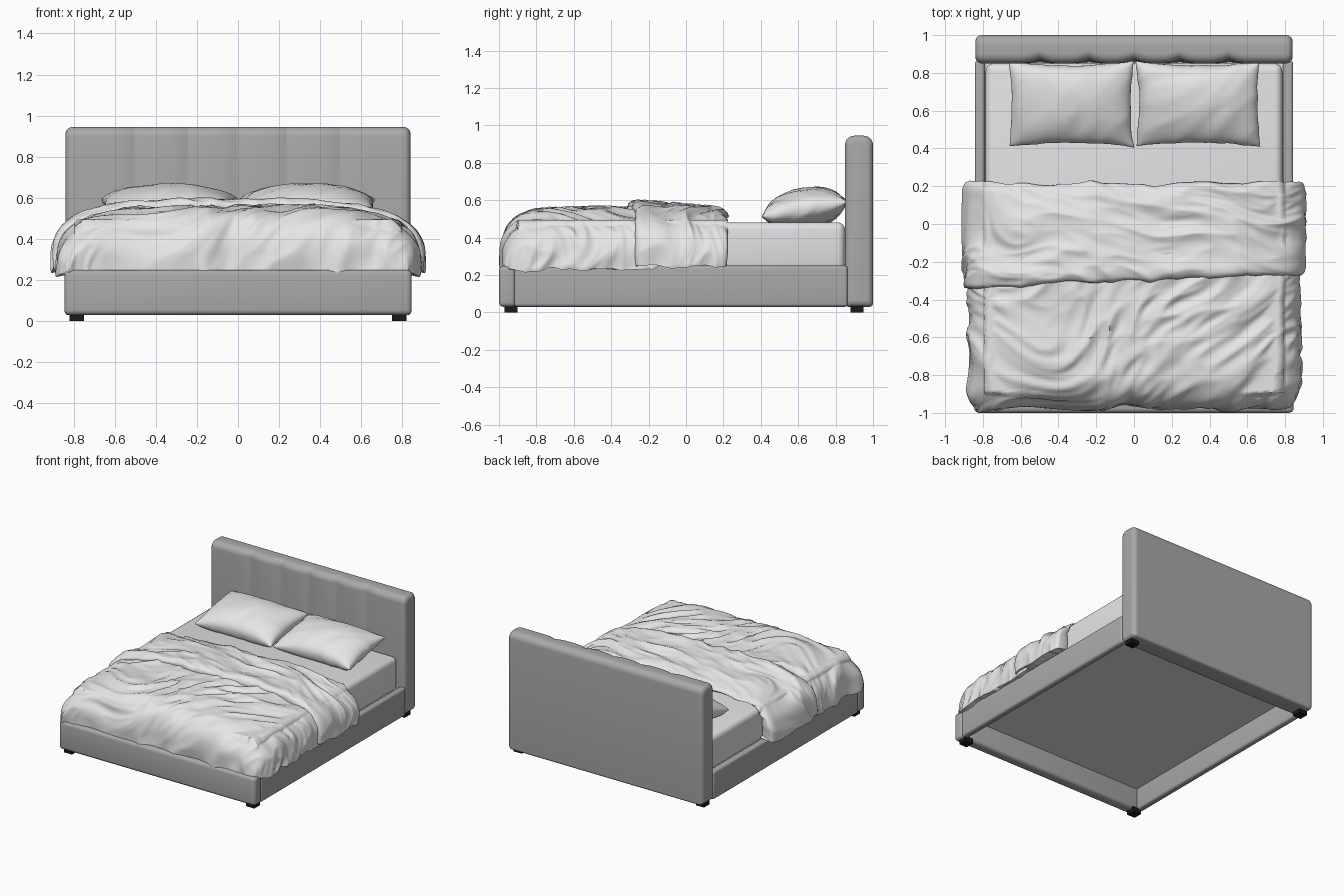
import bpy, bmesh, math
from mathutils import Vector, Matrix, noise

if "Cube" in bpy.data.objects:
    bpy.data.objects.remove(bpy.data.objects["Cube"], do_unlink=True)


def material(name, r, g, b):
    m = bpy.data.materials.new(name)
    m.use_nodes = True
    m.diffuse_color = (r, g, b, 1)
    m.node_tree.nodes["Principled BSDF"].inputs["Base Color"].default_value = (r, g, b, 1)
    return m


FABRIC = material("taupe_upholstery", 0.41, 0.40, 0.388)
LINEN = material("white_linen", 0.8, 0.8, 0.81)
SHEET = material("pale_sheet", 0.77, 0.77, 0.785)
BLACK = material("black_feet", 0.01, 0.01, 0.01)


def finish(name, bm, mat, angle=40):
    # Turn the normals outward and smooth everything but hard corners
    bmesh.ops.recalc_face_normals(bm, faces=bm.faces)
    bm.normal_update()
    top = max(bm.faces, key=lambda f: f.calc_center_median().z)
    if top.normal.z < 0:
        bmesh.ops.reverse_faces(bm, faces=bm.faces)
    mesh = bpy.data.meshes.new(name)
    bm.to_mesh(mesh)
    bm.free()
    mesh.materials.append(mat)
    mesh.shade_smooth()
    mesh.set_sharp_from_angle(angle=math.radians(angle))
    ob = bpy.data.objects.new(name, mesh)
    bpy.context.scene.collection.objects.link(ob)


def box(name, lo, hi, mat, bevel=0.0):
    bm = bmesh.new()
    lo, hi = Vector(lo), Vector(hi)
    bmesh.ops.create_cube(bm, size=1, matrix=Matrix.Translation((lo + hi) / 2)
                          @ Matrix.Diagonal((*(hi - lo), 1)))
    if bevel:
        bmesh.ops.bevel(bm, geom=bm.edges[:], offset=bevel, segments=4,
                        profile=0.5, affect='EDGES')
    finish(name, bm, mat)


def skin(rows):
    # Quad surface through equal rows of points
    bm = bmesh.new()
    grid = [[bm.verts.new(p) for p in row] for row in rows]
    for a, b in zip(grid, grid[1:]):
        for i in range(len(a) - 1):
            bm.faces.new((a[i], a[i + 1], b[i + 1], b[i]))
    return bm


def squircle(angle, n):
    c, s = math.cos(angle), math.sin(angle)
    r = (abs(c) ** n + abs(s) ** n) ** (-1 / n)
    return c * r, s * r


def crease(p, turn, seed):
    # Sharp-ridged folds stretched along one direction
    bend = turn + 0.5 * noise.noise(p * 1.6 + Vector((seed, 0, 0)))
    c, s = math.cos(bend), math.sin(bend)
    q = Vector(((c * p.x + s * p.y) * 2.4, (c * p.y - s * p.x) * 7.5, p.z * 3 + seed))
    fine = Vector((q.x * 2, q.y * 2.1, q.z + 5))
    return 0.5 - 2 * abs(noise.noise(q)) + 0.5 * (0.4 - 2 * abs(noise.noise(fine)))


def wrinkle(bm, amount, turn, seed):
    bmesh.ops.recalc_face_normals(bm, faces=bm.faces)
    bm.normal_update()
    if max(bm.verts, key=lambda v: v.co.z).normal.z < 0:
        bmesh.ops.reverse_faces(bm, faces=bm.faces)
        bm.normal_update()
    moves = [v.normal * amount * crease(v.co, turn, seed) for v in bm.verts]
    for v, d in zip(bm.verts, moves):
        v.co += d


# Headboard: rounded slab with vertical channels on its front
GROOVES = (-0.5, -0.24, 0, 0.24, 0.5)


def headboard_section(x, inset):
    groove = max(max(0, 1 - abs(x - g) / 0.11) for g in GROOVES)
    r = 0.05 - inset * 0.5
    low = 0.02
    y0, y1, z0, z1 = 0.85 + inset, 1 - inset, 0.03 + inset, 0.945 - inset
    cut = y0 + 0.022 * groove ** 2.2
    ring = []
    for k, (cy, cz, rad) in enumerate(((y1 - r, z1 - r, r), (cut + r, z1 - r, r),
                                       (y0 + low, z0 + low, low), (y1 - low, z0 + low, low))):
        for j in range(8):
            a = (k + j / 7) * math.pi / 2
            ring.append((x, cy + rad * math.cos(a), cz + rad * math.sin(a)))
    return ring + ring[:1]


R = 0.035
ends = [(0.805 + R * math.sin(a), R * (1 - math.cos(a)))
        for a in (math.pi / 2 * i / 6 for i in range(7))]
stations = [(-x, e) for x, e in reversed(ends)]
stations += [(i / 100, 0) for i in range(-80, 81)] + ends
bm = skin([headboard_section(x, e) for x, e in stations])
bmesh.ops.remove_doubles(bm, verts=bm.verts, dist=0.0001)
bmesh.ops.holes_fill(bm, edges=bm.edges, sides=0)
finish("headboard", bm, FABRIC, 50)

# Frame and feet
for side, s in (("left", 1), ("right", -1)):
    xs = sorted((s * 0.79, s * 0.843))
    box(side + "_rail", (xs[0], -0.92, 0.03), (xs[1], 0.865, 0.25), FABRIC, 0.018)
    fx = sorted((s * 0.75, s * 0.82))
    for end, y in (("front", -0.97), ("back", 0.88)):
        box(f"{end}_{side}_foot", (fx[0], y, 0), (fx[1], y + 0.07, 0.04), BLACK)
box("footboard", (-0.845, -1, 0.03), (0.845, -0.91, 0.25), FABRIC, 0.025)

# Mattress and the base it rests on
WIDE, FOOT, BED = 0.785, -0.89, 0.482
box("mattress_base", (-0.8, -0.92, 0.2), (0.8, 0.87, 0.225), SHEET)
box("mattress", (-WIDE, FOOT, 0.22), (WIDE, 0.85, BED), SHEET, 0.04)


def drape(name, rings, hem, skew, amount, turn, seed, across=170):
    # Cloth hung over the mattress: rings are (y, half width, top height)
    ys = [r[0] for r in rings]
    length = ys[-1] - ys[0]
    rows = []
    for y, width, top in rings:
        row = []
        for i in range(across + 1):
            c, s = squircle(math.pi * i / across, 3.5)
            x = -width * c
            ragged = 0.04 * noise.noise(Vector((seed, y * 4, 2 if x > 0 else 7)))
            low = hem + ragged * (1 - s)
            z = low + max(0, top - low) * s
            slide = skew * x + 0.03 * noise.noise(Vector((x * 3, seed, 0)))
            row.append(Vector((x, y + slide * (ys[-1] - y) / length, z)))
        # Turn the hem inward at both sides
        first, last = row[0], row[-1]
        row.insert(0, Vector((-min(0.8, width), first.y, first.z + 0.015)))
        row.append(Vector((min(0.8, width), last.y, last.z + 0.015)))
        rows.append(row)
    bm = skin(rows)
    wrinkle(bm, amount, turn, seed)
    # Rest the cloth on the mattress instead of inside it
    for v in bm.verts:
        rise = BED + 0.013 - v.co.z
        out = WIDE + 0.01 - abs(v.co.x)
        if rise > 0 and out > 0 and v.co.y > FOOT - 0.01:
            if rise < out:
                v.co.z += rise
            else:
                v.co.x += math.copysign(out, v.co.x)
    finish(name, bm, LINEN, 75)


# Duvet: rounded over the foot of the bed, then running back
rings = []
for i in range(45):
    c, h = squircle(math.pi / 2 * i / 44, 3.4)
    rings.append((-0.6 - 0.375 * c, 0.88 - 0.05 * c ** 8, 0.235 + 0.32 * h))
for i in range(1, 46):
    rings.append((-0.6 + 0.45 * i / 45, 0.875, 0.555 + 0.01 * i / 45))
drape("duvet", rings, 0.232, 0, 0.023, 0.75, 3.0)

# Turned-back part of the duvet, lying on top of it
rings = [(-0.29, 0.81, 0.5)]
for i in range(71):
    t = i / 70
    edge = min(1, t / 0.12, (1 - t) / 0.12)
    puff = math.sqrt(1 - (1 - edge) ** 2)
    rings.append((-0.3 + 0.52 * t, 0.88 + 0.022 * puff,
                  0.56 - 0.025 * t + 0.036 * puff - 0.02 * t * t))
rings.append((0.2, 0.78, 0.49))
drape("duvet_fold", rings, 0.25, 0.05, 0.019, -0.25, 11.0)


# Pillows: two puffed sides meeting in a seam with pointed corners
def pillow(name, cx, seed):
    n = 32
    place = Matrix.Translation((cx, 0.635, 0.553)) @ Matrix.Rotation(math.radians(10), 4, 'X')
    rows = []
    for k in range(2 * n + 1):
        v = -1 + 2 * k / n if k <= n else 3 - 2 * k / n
        sign = 1 if k <= n else -1
        row = []
        for i in range(n + 1):
            u = math.sin(math.pi / 2 * (-1 + 2 * i / n))
            w = math.sin(math.pi / 2 * v)
            puff = ((1 - u * u) * (1 - w * w)) ** 0.5
            x = 0.33 * u * (1 - 0.05 * (1 - w * w))
            y = 0.23 * w * (1 - 0.11 * (1 - u * u))
            z = sign * 0.112 * puff ** 0.85
            row.append(place @ Vector((x, y, z)))
        rows.append(row)
    bm = skin(rows)
    bmesh.ops.remove_doubles(bm, verts=bm.verts, dist=0.0005)
    wrinkle(bm, 0.006, 0.9, seed)
    for vert in bm.verts:
        vert.co.z = max(vert.co.z, BED - 0.006)
        vert.co.y = min(vert.co.y, 0.862)
    finish(name, bm, LINEN, 70)


pillow("right_pillow", -0.333, 21.0)
pillow("left_pillow", 0.34, 34.0)
